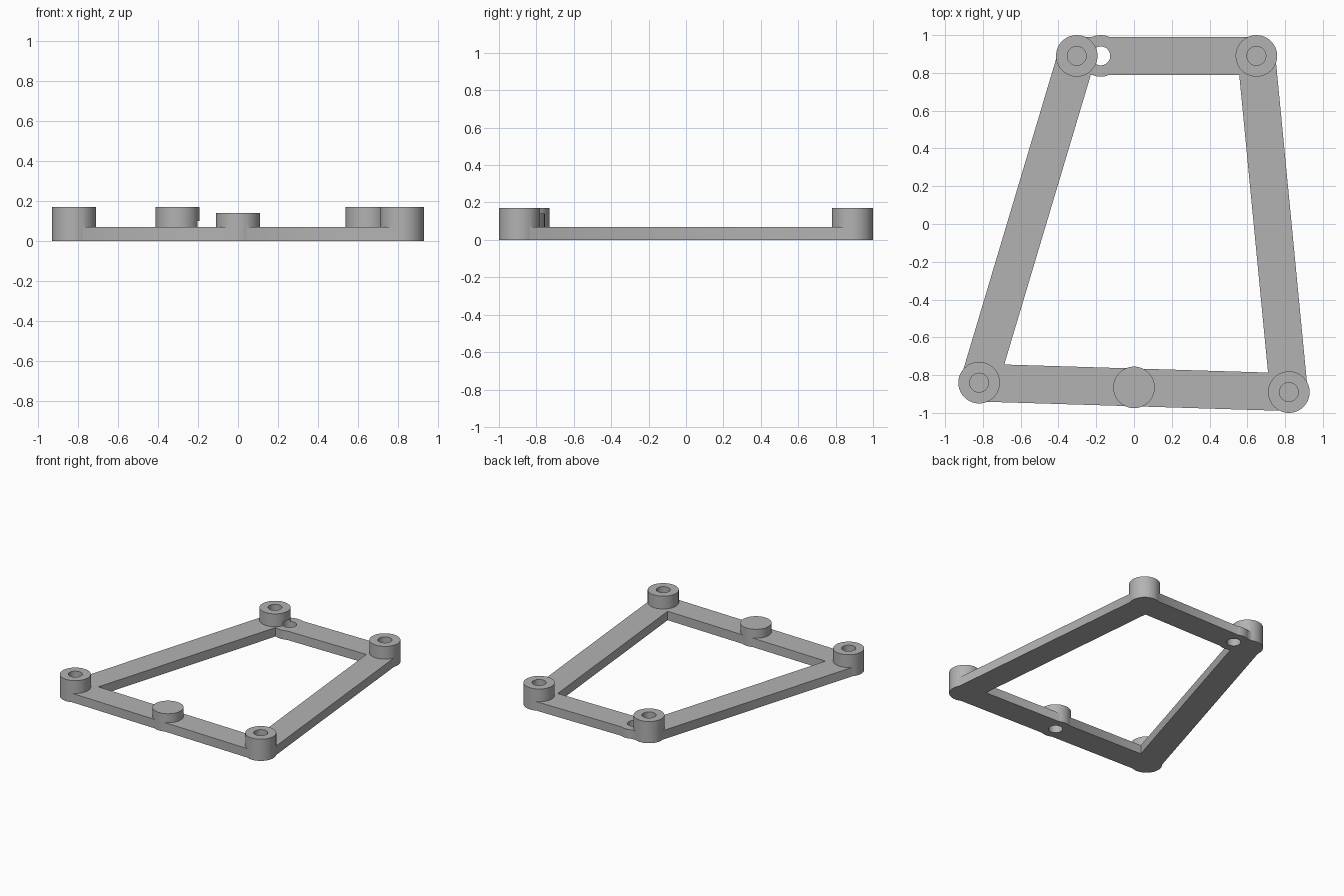
import bpy
import math
from mathutils import Vector

cube = bpy.data.objects.get("Cube")
if cube:
    bpy.data.objects.remove(cube, do_unlink=True)

BAR_H, BAR_W = 0.07, 0.2
BOSS_H, BOSS_R = 0.17, 0.11
HOLE_R, HOLE_DEPTH = 0.05, 0.1

front_left = Vector((0.82, -0.89))
front_right = Vector((-0.82, -0.84))
back_left = Vector((0.648, 0.89))
back_right = Vector((-0.303, 0.89))
corners = [front_right, front_left, back_left, back_right]
front_pivot = (front_left + front_right) / 2
back_pivot = Vector((-0.176, 0.89))

grey = bpy.data.materials.new("plain grey")
grey.use_nodes = True
colour = (0.45, 0.45, 0.45, 1)
grey.diffuse_color = colour
grey.node_tree.nodes["Principled BSDF"].inputs["Base Color"].default_value = colour


def cylinder(name, at, radius, z0, z1):
    bpy.ops.mesh.primitive_cylinder_add(vertices=64, radius=radius, depth=z1 - z0,
                                        location=(at.x, at.y, (z0 + z1) / 2))
    obj = bpy.context.object
    obj.name = name
    obj.data.materials.append(grey)
    return obj


def bar(name, a, b):
    mid, span = (a + b) / 2, b - a
    bpy.ops.mesh.primitive_cube_add(size=1, location=(mid.x, mid.y, BAR_H / 2),
                                    rotation=(0, 0, math.atan2(span.y, span.x)))
    obj = bpy.context.object
    obj.name = name
    obj.scale = (span.length, BAR_W, BAR_H)
    obj.data.materials.append(grey)
    return obj


def combine(target, tool, operation):
    mod = target.modifiers.new(operation.lower(), 'BOOLEAN')
    mod.operation, mod.solver, mod.object = operation, 'EXACT', tool
    bpy.ops.object.select_all(action='DESELECT')
    bpy.context.view_layer.objects.active = target
    target.select_set(True)
    bpy.ops.object.modifier_apply(modifier=mod.name)
    bpy.data.objects.remove(tool, do_unlink=True)


# Four straight bars linking the corners
names = ["front_bar", "left_bar", "back_bar", "right_bar"]
bars = [bar(n, corners[i], corners[(i + 1) % 4]) for i, n in enumerate(names)]

# Corner bosses, the lower front boss and the flat eye on the back bar
solids = [cylinder("corner_boss", c, BOSS_R, 0, BOSS_H) for c in corners]
solids.append(cylinder("front_boss", front_pivot, BOSS_R, 0, 0.14))
solids.append(cylinder("back_eye", back_pivot, BOSS_R, 0, BAR_H))

frame = bars[0]
for part in bars[1:] + solids:
    combine(frame, part, 'UNION')
frame.name = "linkage_frame"

# Blind sockets in the tops of the corners, pin holes from underneath
for c in corners:
    combine(frame, cylinder("socket", c, HOLE_R, BOSS_H - HOLE_DEPTH, BOSS_H + 0.05), 'DIFFERENCE')
for p in (front_pivot, back_pivot):
    combine(frame, cylinder("pin_hole", p, HOLE_R, -0.05, HOLE_DEPTH), 'DIFFERENCE')

bpy.ops.object.select_all(action='DESELECT')
frame.select_set(True)
bpy.context.view_layer.objects.active = frame
bpy.ops.object.transform_apply(location=True, rotation=True, scale=True)
bpy.ops.object.shade_smooth_by_angle(angle=math.radians(30))
